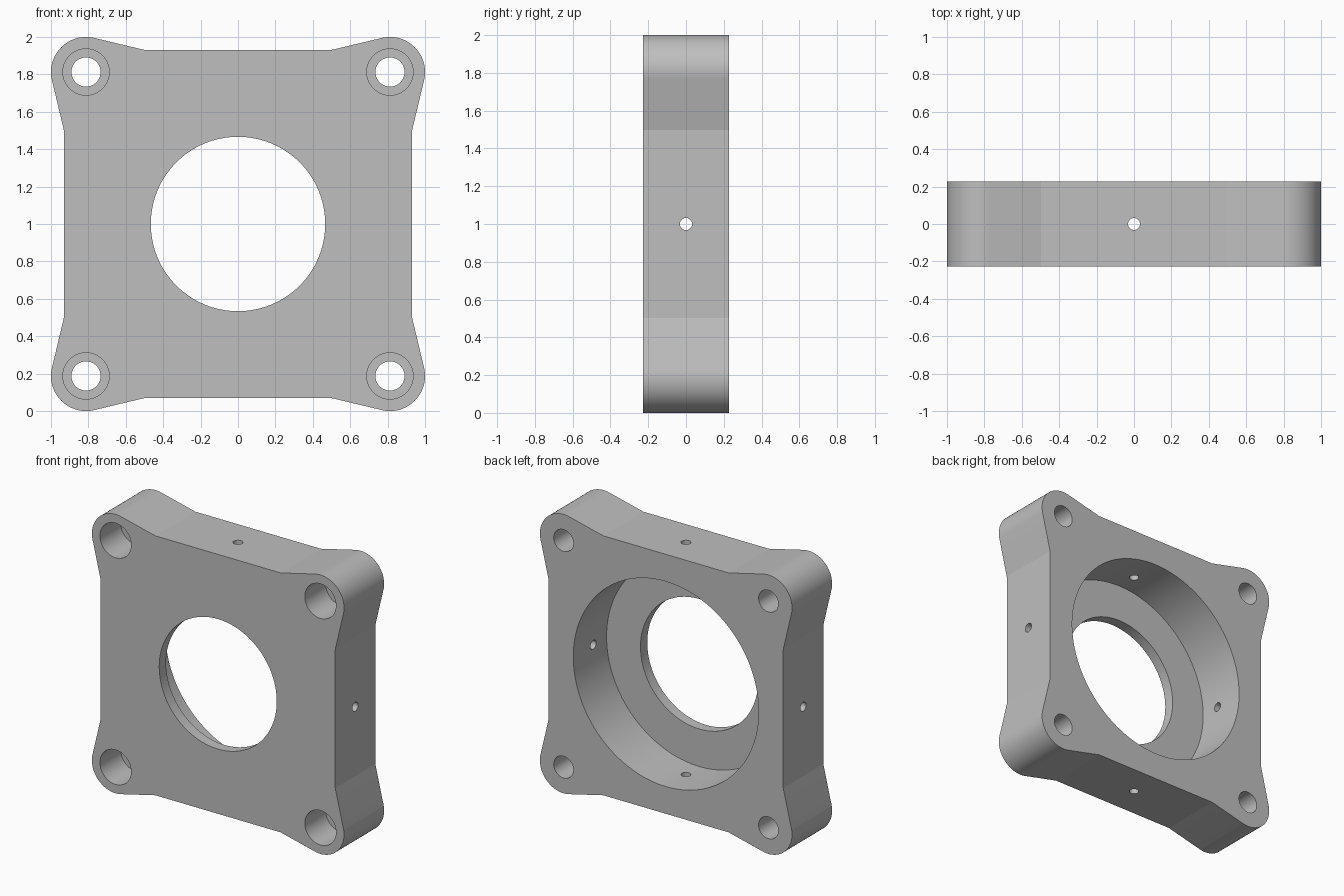
import bpy
import bmesh
from math import sin, cos, pi, atan2, asin, hypot
from mathutils import Matrix, Vector

cube = bpy.data.objects.get("Cube")
if cube:
    bpy.data.objects.remove(cube, do_unlink=True)

HALF = 0.227          # half thickness of the plate
CORNER = 0.8125       # corner centres, also the bolt positions
LUG = 0.1875          # corner radius
FLAT, KNEE = 0.93, 0.497
FLOOR = -0.15         # pocket floor
SEAT = 0.01           # counterbore floor
CLEAR = 0.1           # cutter overshoot

grey = bpy.data.materials.new("machined_grey")
grey.use_nodes = True
colour = (0.52, 0.52, 0.52, 1)
grey.diffuse_color = colour
grey.node_tree.nodes["Principled BSDF"].inputs["Base Color"].default_value = colour


def finish(name, bm):
    bmesh.ops.recalc_face_normals(bm, faces=bm.faces)
    mesh = bpy.data.meshes.new(name)
    bm.to_mesh(mesh)
    bm.free()
    mesh.materials.append(grey)
    obj = bpy.data.objects.new(name, mesh)
    bpy.context.collection.objects.link(obj)
    return obj


def add_lathe(bm, profile, matrix, sides):
    """Closed solid turned about local z from (radius, height) steps."""
    rings = [[bm.verts.new(matrix @ Vector((r * cos(2 * pi * i / sides),
                                            r * sin(2 * pi * i / sides), h)))
              for i in range(sides)] for r, h in profile]
    for a, b in zip(rings, rings[1:]):
        for i in range(sides):
            j = (i + 1) % sides
            bm.faces.new((a[i], a[j], b[j], b[i]))
    bm.faces.new(rings[0])
    bm.faces.new(rings[-1])


def cut(target, cutter):
    cutter.hide_render = True
    mod = target.modifiers.new("cut", 'BOOLEAN')
    mod.operation, mod.solver, mod.object = 'DIFFERENCE', 'EXACT', cutter
    bpy.context.view_layer.objects.active = target
    bpy.ops.object.modifier_apply(modifier=mod.name)
    bpy.data.objects.remove(cutter, do_unlink=True)


# Plate outline: a tangent-sided lug at each corner, repeated four times
dx, dz = CORNER - KNEE, CORNER - FLAT
slope = atan2(dz, dx) + asin(LUG / hypot(dx, dz))
start, end = -slope, pi / 2 + slope
arc = 28
quarter = [(FLAT, KNEE)]
for i in range(arc + 1):
    t = start + (end - start) * i / arc
    quarter.append((CORNER + LUG * cos(t), CORNER + LUG * sin(t)))
quarter.append((KNEE, FLAT))

bm = bmesh.new()
outline = []
for k in range(4):
    turn = Matrix.Rotation(k * pi / 2, 2)
    for p in quarter:
        x, z = turn @ Vector(p)
        outline.append(bm.verts.new((x, -HALF, z + 1)))
face = bm.faces.new(outline)
ext = bmesh.ops.extrude_face_region(bm, geom=[face])
bmesh.ops.translate(bm, vec=(0, 2 * HALF, 0),
                    verts=[v for v in ext["geom"] if isinstance(v, bmesh.types.BMVert)])
plate = finish("mounting_plate", bm)

# Central opening with rear pocket, and counterbored corner bolt holes
to_back = Matrix.Rotation(-pi / 2, 4, 'X')
bm = bmesh.new()
add_lathe(bm, [(0.466, -HALF - CLEAR), (0.466, FLOOR), (0.735, FLOOR), (0.735, HALF + CLEAR)],
          Matrix.Translation((0, 0, 1)) @ to_back, 128)
for sx in (-1, 1):
    for sz in (-1, 1):
        add_lathe(bm, [(0.124, -HALF - CLEAR), (0.124, SEAT), (0.078, SEAT), (0.078, HALF + CLEAR)],
                  Matrix.Translation((sx * CORNER, 0, 1 + sz * CORNER)) @ to_back, 48)
cut(plate, finish("bore_cutter", bm))

# Small set-screw holes from each edge into the pocket
bm = bmesh.new()
for k in range(4):
    add_lathe(bm, [(0.032, 0.6), (0.032, 1.1)],
              Matrix.Translation((0, 0, 1)) @ Matrix.Rotation(k * pi / 2, 4, 'Y'), 40)
cut(plate, finish("screw_hole_cutter", bm))

# Smooth round walls, crisp edges
bpy.ops.object.select_all(action='DESELECT')
plate.select_set(True)
bpy.context.view_layer.objects.active = plate
bpy.ops.object.shade_smooth_by_angle(angle=pi / 18)
